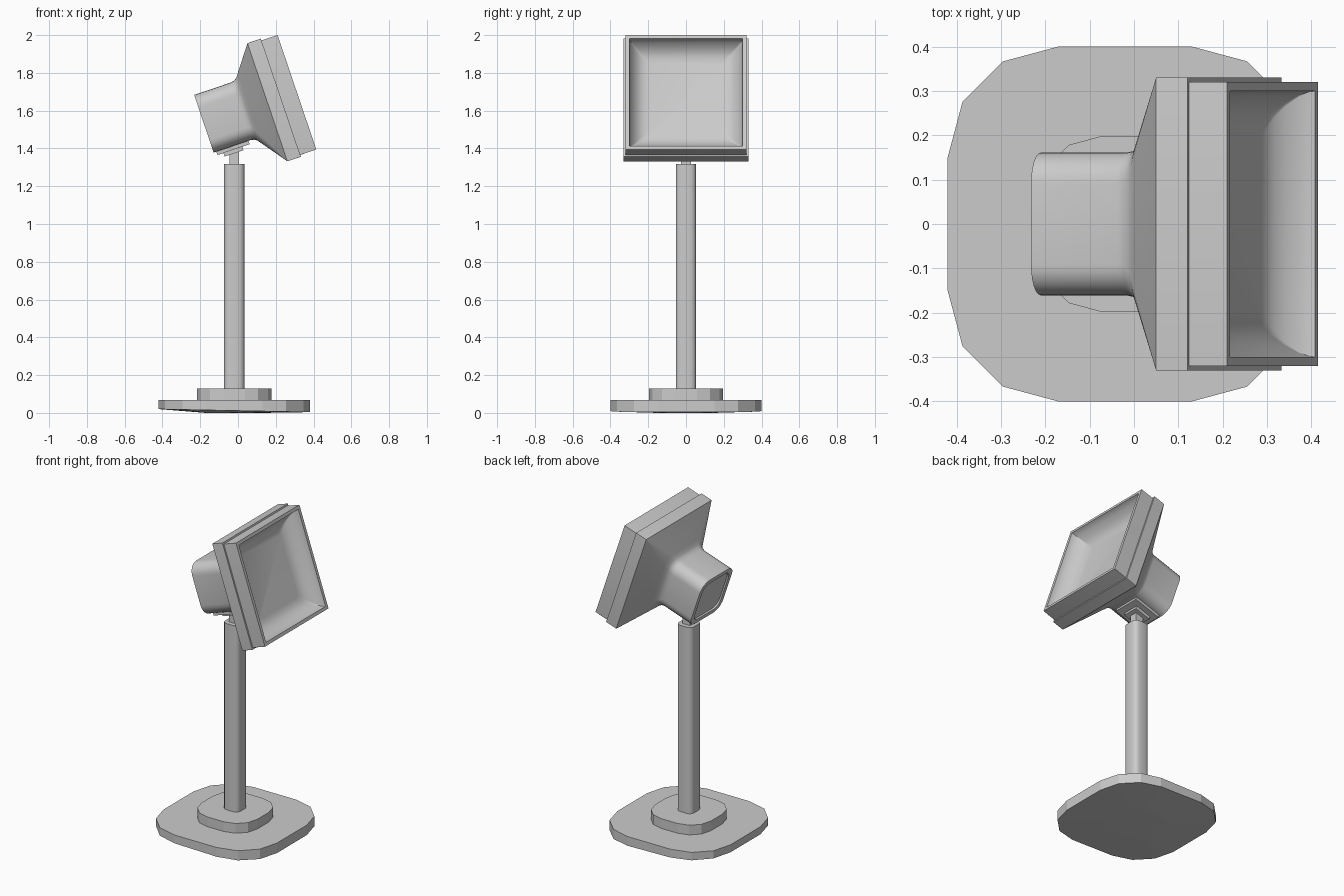
import bpy, bmesh, math
from mathutils import Matrix, Vector

if "Cube" in bpy.data.objects:
    bpy.data.objects.remove(bpy.data.objects["Cube"])

CX = -0.02                     # stand axis
TILT = math.radians(71.3)      # head faces +x, leaning upward
HEAD = Matrix.Translation((0.312, 0, 1.6975)) @ Matrix.Rotation(TILT, 4, 'Y')
STAND = Matrix.Translation((CX, 0, 0))


def rounded_square(half, r, seg):
    """Outline of a square with rounded corners."""
    c = half - r
    pts = []
    for q, (sx, sy) in enumerate(((1, 1), (-1, 1), (-1, -1), (1, -1))):
        for i in range(seg + 1):
            a = math.pi / 2 * (q + i / seg)
            pts.append((sx * c + r * math.cos(a), sy * c + r * math.sin(a)))
    return pts


def loft(name, rings, seg, matrix, smooth=None, cap_start=True, cap_end=True):
    """Skin rings of (half, radius, z); z may be a function of x."""
    bm = bmesh.new()
    loops = []
    for half, r, z in rings:
        loops.append([bm.verts.new((x, y, z(x) if callable(z) else z))
                      for x, y in rounded_square(half, r, seg)])
    n = len(loops[0])
    for a, b in zip(loops, loops[1:]):
        for i in range(n):
            j = (i + 1) % n
            bm.faces.new((a[i], a[j], b[j], b[i]))
    if cap_start:
        bm.faces.new(loops[0][::-1])
    if cap_end:
        bm.faces.new(loops[-1])
    me = bpy.data.meshes.new(name)
    bm.to_mesh(me)
    bm.free()
    ob = bpy.data.objects.new(name, me)
    bpy.context.collection.objects.link(ob)
    ob.matrix_world = matrix
    if smooth:
        bpy.ops.object.select_all(action='DESELECT')
        ob.select_set(True)
        bpy.context.view_layer.objects.active = ob
        bpy.ops.object.shade_smooth_by_angle(angle=math.radians(smooth))
    return ob


def box(name, lo, hi, matrix):
    bm = bmesh.new()
    bmesh.ops.create_cube(bm, size=1)
    lo, hi = Vector(lo), Vector(hi)
    for v in bm.verts:
        v.co = Vector(((lo[k] + hi[k]) / 2 + v.co[k] * (hi[k] - lo[k]) for k in range(3)))
    me = bpy.data.meshes.new(name)
    bm.to_mesh(me)
    bm.free()
    ob = bpy.data.objects.new(name, me)
    bpy.context.collection.objects.link(ob)
    ob.matrix_world = matrix
    return ob


# Stand: base plate with slightly bellied underside, step and pole
loft("base_plate", [(0.15, 0.09, 0.0),
                    (0.40, 0.25, lambda x: 0.012 - 0.02 * x),
                    (0.40, 0.25, 0.068)], 3, STAND)
loft("base_step", [(0.197, 0.14, 0.068), (0.197, 0.14, 0.13)], 3, STAND)
loft("pole", [(0.054, 0.03, 0.13), (0.054, 0.03, 1.318)], 3, STAND, 35)

# Joint between pole and head
box("neck_pin", (-0.026, -0.026, 1.31), (0.026, 0.026, 1.42), STAND)
box("mount_plate", (0.15, -0.09, -0.505), (0.18, 0.09, -0.325), HEAD)
box("swivel_plate", (0.17, -0.052, -0.472), (0.20, 0.052, -0.366), HEAD)

# Head shell: rounded rear housing flaring into a square frame
loft("head_shell", [(0.13, 0.05, -0.51), (0.132, 0.05, -0.52),
                    (0.161, 0.07, -0.52), (0.161, 0.07, -0.315),
                    (0.165, 0.069, -0.295), (0.175, 0.065, -0.28),
                    (0.195, 0.055, -0.265),
                    (0.33, 0.0005, -0.165), (0.33, 0.0005, -0.09),
                    (0.32, 0.0005, -0.09)], 6, HEAD, 32, cap_end=False)

# Front bezel with a concave dish
loft("front_bezel", [(0.32, 0.0005, -0.09), (0.32, 0.0005, 0.0),
                     (0.30, 0.0005, 0.0), (0.298, 0.001, -0.015),
                     (0.29, 0.003, -0.035), (0.272, 0.008, -0.062),
                     (0.252, 0.014, -0.082), (0.23, 0.02, -0.094),
                     (0.20, 0.02, -0.10)], 6, HEAD, 32, cap_start=False)
